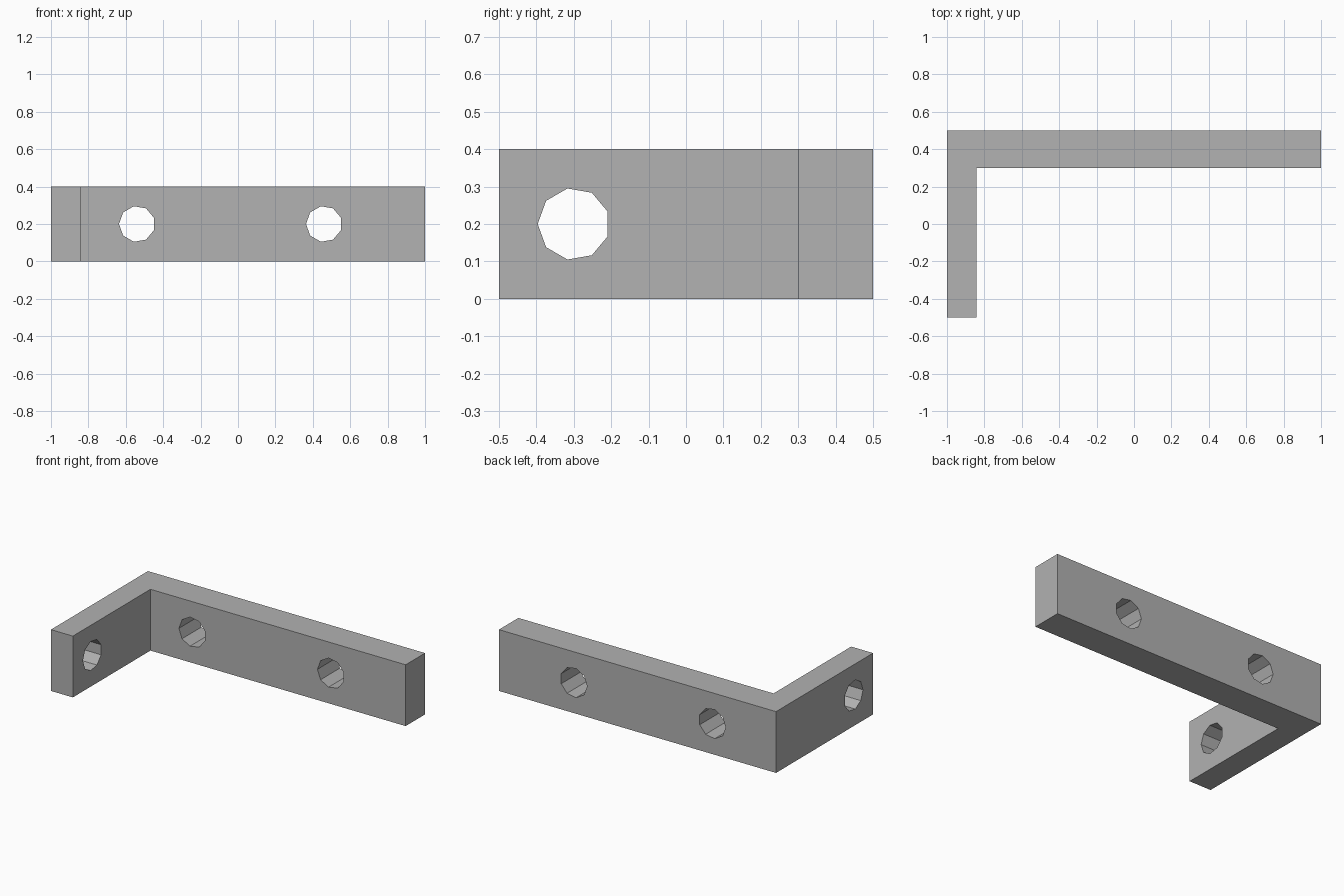
import bpy
import bmesh
from math import cos, sin, pi
from mathutils import Vector

cube = bpy.data.objects.get("Cube")
if cube:
    bpy.data.objects.remove(cube, do_unlink=True)

# Single grey finish
GREY = (0.445, 0.445, 0.445, 1.0)
grey = bpy.data.materials.new("plain grey")
grey.use_nodes = True
grey.diffuse_color = GREY
grey.node_tree.nodes["Principled BSDF"].inputs["Base Color"].default_value = GREY

HEIGHT = 0.4
HOLE_RADIUS = 0.0965
HOLE_SIDES = 9


def prism(name, points, sweep):
    """Extrude a closed outline along the sweep vector."""
    bm = bmesh.new()
    face = bm.faces.new([bm.verts.new(p) for p in points])
    result = bmesh.ops.extrude_face_region(bm, geom=[face], use_keep_orig=True)
    moved = [v for v in result["geom"] if isinstance(v, bmesh.types.BMVert)]
    bmesh.ops.translate(bm, verts=moved, vec=sweep)
    bmesh.ops.recalc_face_normals(bm, faces=bm.faces)
    mesh = bpy.data.meshes.new(name)
    bm.to_mesh(mesh)
    bm.free()
    mesh.materials.append(grey)
    obj = bpy.data.objects.new(name, mesh)
    bpy.context.collection.objects.link(obj)
    return obj


def hole_cutter(name, centre, across, sweep):
    """Nine-sided drill with one corner pointing against the across axis."""
    up = Vector((0, 0, 1))
    ring = []
    for i in range(HOLE_SIDES):
        a = pi + 2 * pi * i / HOLE_SIDES
        ring.append(Vector(centre) + HOLE_RADIUS * (cos(a) * across + sin(a) * up))
    cutter = prism(name, ring, sweep)
    cutter.hide_render = True
    cutter.display_type = 'WIRE'
    return cutter


# L-shaped bracket: long back bar and short side arm
outline = [(-1, -0.5), (-0.842, -0.5), (-0.842, 0.3), (1, 0.3), (1, 0.5), (-1, 0.5)]
bracket = prism("angle_bracket", [(x, y, 0) for x, y in outline], (0, 0, HEIGHT))

# Two holes through the bar, one through the arm
X, Y = Vector((1, 0, 0)), Vector((0, 1, 0))
cutters = [hole_cutter("bar_hole", (x, 0.2, HEIGHT / 2), X, Y * 0.4) for x in (-0.54, 0.46)]
cutters.append(hole_cutter("arm_hole", (-1.1, -0.3, HEIGHT / 2), Y, X * 0.4))

for cutter in cutters:
    mod = bracket.modifiers.new(cutter.name, 'BOOLEAN')
    mod.operation = 'DIFFERENCE'
    mod.solver = 'EXACT'
    mod.object = cutter

# Bake the holes and discard the drills
depsgraph = bpy.context.evaluated_depsgraph_get()
drilled = bpy.data.meshes.new_from_object(bracket.evaluated_get(depsgraph))
bracket.modifiers.clear()
bracket.data = drilled
for cutter in cutters:
    bpy.data.objects.remove(cutter, do_unlink=True)
